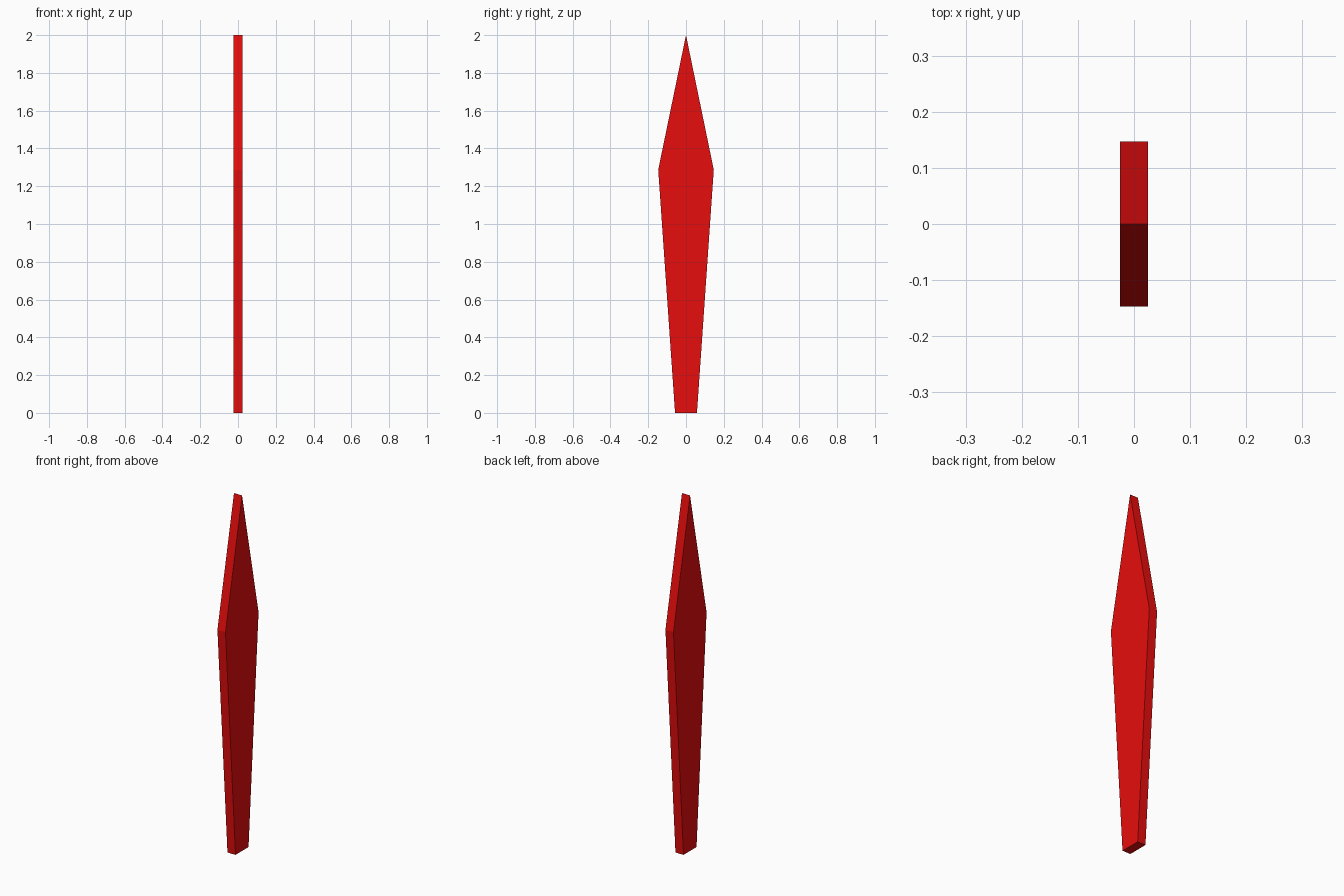
import bpy, bmesh

if "Cube" in bpy.data.objects:
    bpy.data.objects.remove(bpy.data.objects["Cube"])

HALF_THICKNESS = 0.025
# Right-hand half of the blade outline as (y, z), base to shoulder
half = [(0.058, 0.0), (0.147, 1.287)]
outline = half + [(0.0, 2.0)] + [(-y, z) for y, z in reversed(half)]

# Flat blade: outline face extruded through its thickness
bm = bmesh.new()
face = bm.faces.new([bm.verts.new((-HALF_THICKNESS, y, z)) for y, z in outline])
result = bmesh.ops.extrude_face_region(bm, geom=[face], use_keep_orig=True)
moved = [v for v in result["geom"] if isinstance(v, bmesh.types.BMVert)]
bmesh.ops.translate(bm, verts=moved, vec=(2 * HALF_THICKNESS, 0, 0))
bmesh.ops.recalc_face_normals(bm, faces=bm.faces)
mesh = bpy.data.meshes.new("blade")
bm.to_mesh(mesh)
bm.free()

blade = bpy.data.objects.new("blade", mesh)
bpy.context.collection.objects.link(blade)

# Red paint
red = bpy.data.materials.new("red")
red.diffuse_color = (0.8, 0.004, 0.004, 1)
red.use_nodes = True
red.node_tree.nodes["Principled BSDF"].inputs["Base Color"].default_value = red.diffuse_color
mesh.materials.append(red)
